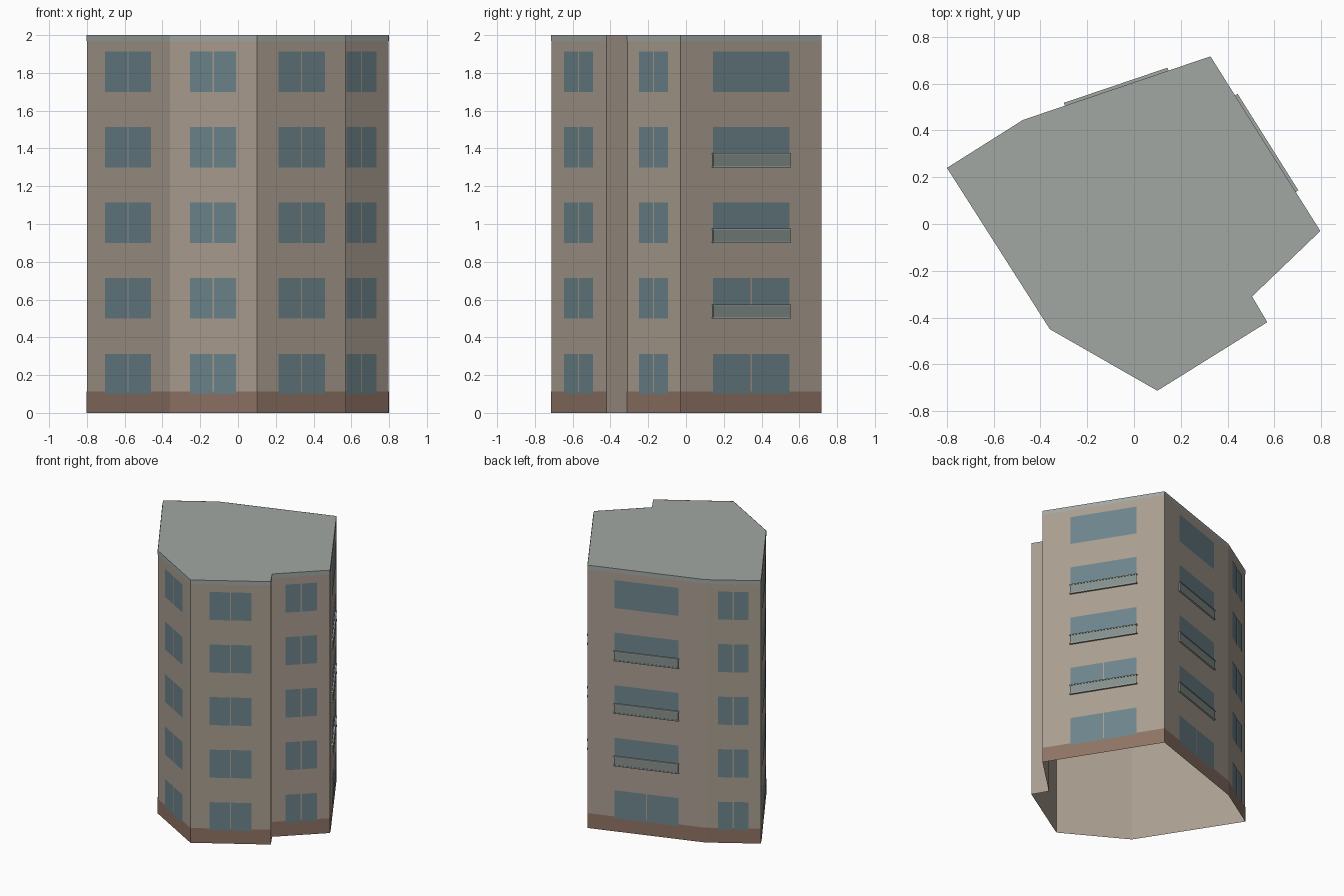
import bpy, bmesh
from mathutils import Vector

if "Cube" in bpy.data.objects:
    bpy.data.objects.remove(bpy.data.objects["Cube"])

H = 2.0
FOOT = [(-.8, .24), (-.36, -.45), (.10, -.713), (.57, -.42),
        (.505, -.31), (.797, -.03), (.327, .717), (-.475, .445)]
# per wall: window width, floors with a mullion, balcony flag
WALLS = [(.45, 5, False), (.28, 5, False), (.29, 5, False), None,
         (.22, 5, False), (.48, 2, True), (.46, 1, True), (.21, 5, False)]


def mat(name, rgb):
    m = bpy.data.materials.new(name)
    m.diffuse_color = (*rgb, 1)
    m.use_nodes = True
    m.node_tree.nodes["Principled BSDF"].inputs["Base Color"].default_value = m.diffuse_color
    return m


WALL = mat("wall_beige", (.40, .34, .28))
BRICK = mat("base_brown", (.27, .17, .13))
GLASS = mat("window_glass", (.15, .23, .26))
GREY = mat("roof_grey", (.36, .39, .37))
PANEL = mat("balcony_panel", (.23, .275, .26))


class Part:
    """Collects faces for one named object."""
    def __init__(self, name, material):
        self.name, self.material, self.bm = name, material, bmesh.new()

    def face(self, pts):
        self.bm.faces.new([self.bm.verts.new(p) for p in pts])

    def done(self):
        bmesh.ops.remove_doubles(self.bm, verts=self.bm.verts, dist=1e-5)
        me = bpy.data.meshes.new(self.name)
        self.bm.to_mesh(me)
        self.bm.free()
        me.materials.append(self.material)
        bpy.context.collection.objects.link(bpy.data.objects.new(self.name, me))


class Side:
    """Local frame of a wall: u along it, measured from its middle, d outward."""
    def __init__(self, i):
        a, b = Vector(FOOT[i]), Vector(FOOT[(i + 1) % len(FOOT)])
        self.mid, self.half = (a + b) / 2, (b - a).length / 2
        self.t = (b - a).normalized()
        self.n = Vector((self.t.y, -self.t.x))

    def p(self, u, d, z):
        q = self.mid + self.t * u + self.n * d
        return (q.x, q.y, z)

    def quad(self, part, u0, u1, z0, z1, d=0.0):
        part.face([self.p(u0, d, z0), self.p(u1, d, z0),
                   self.p(u1, d, z1), self.p(u0, d, z1)])

    def box(self, part, u0, u1, z0, z1, d):
        self.quad(part, u0, u1, z0, z1, d)
        for z, s in ((z0, 1), (z1, -1)):
            part.face([self.p(u, e, z) for u, e in
                       ((u0, 0), (u1, 0), (u1, d), (u0, d))][::s])
        for u, s in ((u0, 1), (u1, -1)):
            part.face([self.p(u, e, z) for e, z in
                       ((0, z0), (d, z0), (d, z1), (0, z1))][::s])


walls, base = Part("walls", WALL), Part("base_band", BRICK)
trim, roof = Part("roof_trim", GREY), Part("roof", GREY)
windows = Part("windows", GLASS)
panels, rails = Part("balcony_panels", PANEL), Part("balcony_rails", GREY)

# flat roof over an open-bottomed shell
roof.face([(x, y, H) for x, y in FOOT])
for i, spec in enumerate(WALLS):
    s = Side(i)
    s.quad(walls, -s.half, s.half, 0, H)
    if not spec:
        continue
    width, mullions, balcony = spec
    w = width / 2
    s.quad(base, -s.half, s.half, 0, .113, .0015)
    s.quad(trim, -s.half, s.half, H - .03, H, .0015)
    for k in range(5):
        z = .1 + .4 * k
        # glazing, split by a mullion gap where there is one
        if k < mullions:
            s.quad(windows, -w, -.004, z, z + .213, .003)
            s.quad(windows, .004, w, z, z + .213, .003)
        else:
            s.quad(windows, -w, w, z, z + .213, .003)
        # shallow balcony front with bottom and top rails
        if balcony and 1 <= k <= 3:
            s.box(panels, -w, w, z + .008, z + .068, .010)
            s.box(rails, -w - .004, w + .004, z, z + .008, .013)
            s.box(rails, -w - .004, w + .004, z + .068, z + .075, .013)

for part in (walls, base, trim, roof, windows, panels, rails):
    part.done()
